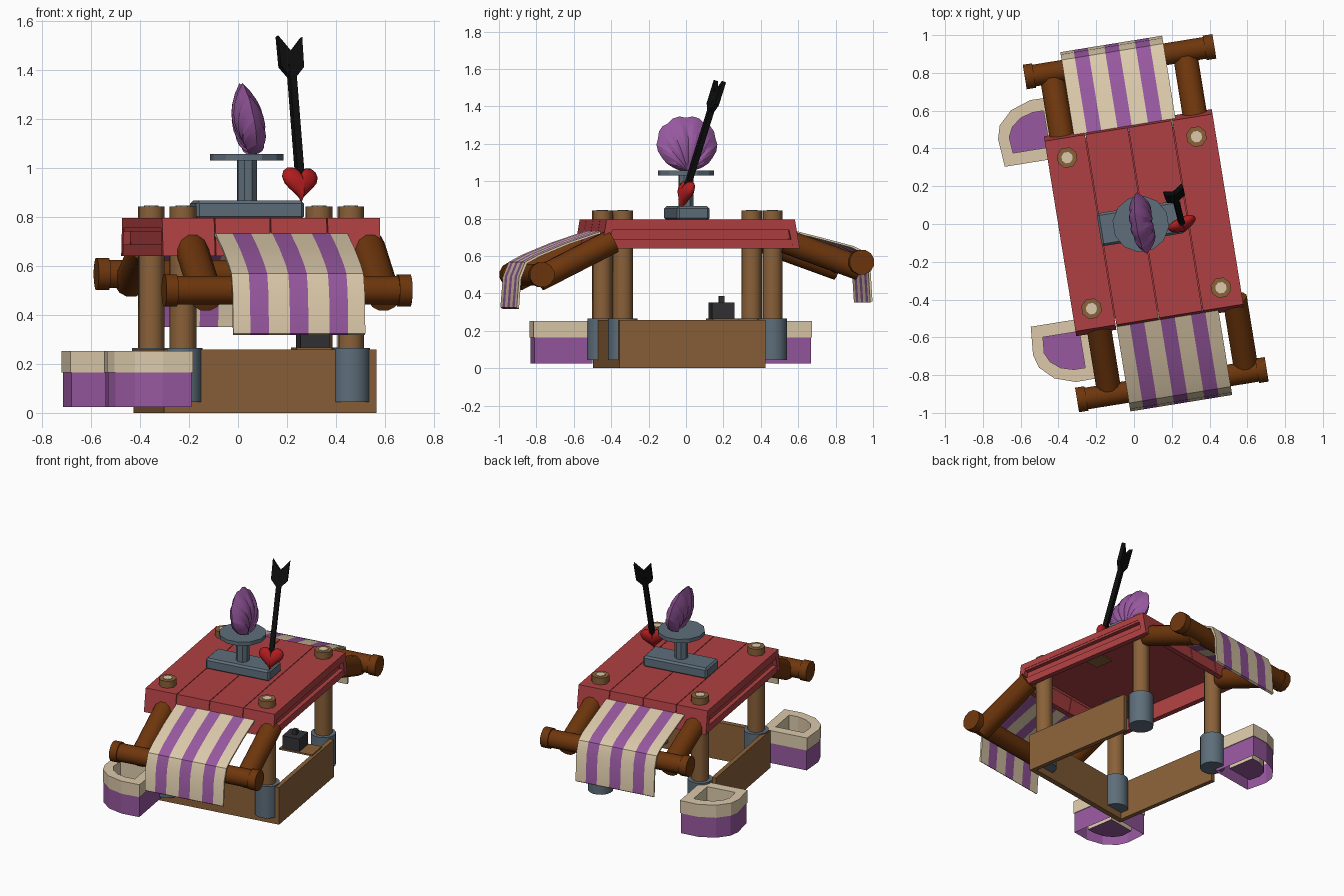
import bpy, bmesh, math
from mathutils import Matrix, Vector

if "Cube" in bpy.data.objects:
    bpy.data.objects.remove(bpy.data.objects["Cube"])

# The whole stand is turned a little about z
ROOT = Matrix.Translation((0.053, 0.007, 0)) @ Matrix.Rotation(math.radians(9.2), 4, 'Z')

def lin(c):
    c /= 255
    return c / 12.92 if c <= 0.04045 else ((c + 0.055) / 1.055) ** 2.4

def material(name, r, g, b):
    m = bpy.data.materials.new(name)
    m.diffuse_color = (lin(r), lin(g), lin(b), 1)
    m.use_nodes = True
    m.node_tree.nodes["Principled BSDF"].inputs["Base Color"].default_value = m.diffuse_color
    return m

RED = material("painted red", 175, 64, 66)
BROWN = material("plank brown", 138, 97, 57)
DARK = material("dark timber", 110, 54, 12)
GREY = material("blue grey metal", 94, 110, 122)
CREAM = material("cream", 219, 201, 170)
PURPLE = material("purple", 151, 88, 159)
BLACK = material("black", 14, 14, 14)
COAL = material("charcoal", 50, 50, 54)
HEART = material("heart red", 176, 28, 30)

def finish(name, bm, mats, xf=ROOT, smooth=None):
    bmesh.ops.recalc_face_normals(bm, faces=bm.faces)
    bm.transform(xf)
    me = bpy.data.meshes.new(name)
    bm.to_mesh(me)
    bm.free()
    for m in mats:
        me.materials.append(m)
    ob = bpy.data.objects.new(name, me)
    bpy.context.collection.objects.link(ob)
    if smooth:
        bpy.ops.object.select_all(action='DESELECT')
        ob.select_set(True)
        bpy.context.view_layer.objects.active = ob
        bpy.ops.object.shade_smooth_by_angle(angle=math.radians(smooth))
    return ob

def box(name, lo, hi, mat, bevel=0.0, xf=ROOT):
    bm = bmesh.new()
    lo, hi = Vector(lo), Vector(hi)
    bmesh.ops.create_cube(bm, size=1, matrix=Matrix.Translation((lo + hi) / 2) @ Matrix.Diagonal((hi - lo).to_4d()))
    if bevel:
        bmesh.ops.bevel(bm, geom=bm.edges[:], offset=bevel, segments=1, affect='EDGES')
    return finish(name, bm, [mat], xf)

def rod(name, a, b, r, n, mat, smooth=None):
    a, b = Vector(a), Vector(b)
    d = b - a
    m = Matrix.Translation((a + b) / 2) @ d.to_track_quat('Z', 'Y').to_matrix().to_4x4() @ Matrix.Rotation(math.pi / n, 4, 'Z')
    bm = bmesh.new()
    bmesh.ops.create_cone(bm, cap_ends=True, segments=n, radius1=r, radius2=r, depth=d.length, matrix=m)
    return finish(name, bm, [mat], ROOT, smooth)

def loft(name, rings, mats, bands=None, xf=ROOT, smooth=None, start=True):
    """Skin a row of closed rings; bands gives a material index per gap; start closes the first ring."""
    bm = bmesh.new()
    vs = [[bm.verts.new(p) for p in ring] for ring in rings]
    n = len(rings[0])
    bands = bands or [0] * (len(rings) - 1)
    for k, band in enumerate(bands):
        for i in range(n):
            j = (i + 1) % n
            bm.faces.new((vs[k][i], vs[k][j], vs[k + 1][j], vs[k + 1][i])).material_index = band
    if start:
        bm.faces.new(vs[0]).material_index = bands[0]
    bm.faces.new(vs[-1]).material_index = 1 if name.endswith("basket") else bands[-1]
    bmesh.ops.remove_doubles(bm, verts=bm.verts[:], dist=0.0005)
    return finish(name, bm, mats, xf, smooth)

# Posts in metal feet, with pale tips
for sx, a in ((-1, "left"), (1, "right")):
    for sy, b in ((-1, "front"), (1, "back")):
        x, y = sx * 0.347, sy * 0.405
        rod(f"{b}_{a}_foot", (x, y, 0.045), (x, y, 0.265), 0.079, 16, GREY, 35)
        rod(f"{b}_{a}_post", (x, y, 0.06), (x, y, 0.842), 0.056, 8, BROWN, 50)
        rod(f"{b}_{a}_post_tip", (x, y, 0.83), (x, y, 0.846), 0.031, 8, CREAM)

# Low walls on three sides, back left open
box("front_wall", (-0.43, -0.44, 0), (0.447, -0.405, 0.258), BROWN)
box("left_wall", (-0.43, -0.44, 0), (-0.40, 0.35, 0.258), BROWN)
box("right_wall", (0.417, -0.44, 0), (0.447, 0.35, 0.258), BROWN)

# Small dark box on a ledge
box("ledge", (0.20, 0.07, 0.256), (0.43, 0.21, 0.266), BROWN)
box("small_box", (0.218, 0.08, 0.266), (0.338, 0.20, 0.352), COAL)
box("small_box_knob", (0.263, 0.125, 0.35), (0.293, 0.155, 0.385), COAL)

# Roof of four planks folded down at both ends
profile = [(-0.536, 0.64), (-0.51, 0.795), (0.51, 0.795), (0.536, 0.64),
           (0.50, 0.64), (0.475, 0.755), (-0.475, 0.755), (-0.50, 0.64)]
edges = [-0.452, -0.233, -0.003, 0.232, 0.452]
for i in range(4):
    x0, x1 = edges[i] + 0.002, edges[i + 1] - 0.002
    loft(f"roof_plank_{i + 1}", [[(x, y, z) for y, z in profile] for x in (x0, x1)], [RED])
box("roof_backing", (-0.44, -0.476, 0.75), (0.44, 0.476, 0.757), RED)
# Side frames with a recessed panel
for s, a in ((-1, "left"), (1, "right")):
    box(f"{a}_roof_rail", (s * 0.43 - 0.018, -0.51, 0.64), (s * 0.43 + 0.018, 0.51, 0.687), RED)
    box(f"{a}_roof_lip", (s * 0.43 - 0.018, -0.48, 0.74), (s * 0.43 + 0.018, 0.48, 0.76), RED)
    box(f"{a}_roof_panel", (s * 0.416 - 0.004, -0.495, 0.66), (s * 0.416 + 0.004, 0.495, 0.752), RED)
box("roof_patch", (0.18, -0.11, 0.742), (0.31, 0.02, 0.75), BROWN)

# Awnings at both ends: two arms, a crossbar and a striped cloth
for s, b, bar_y, arms, bar_z, end_z, cx, prof in (
    (-1, "front", 0.870, (-0.325, 0.41), 0.50, 0.475, 0.042,
     [(0.49, 0.742), (0.70, 0.672), (0.86, 0.606), (0.93, 0.568), (0.962, 0.49), (0.975, 0.325)]),
    (1, "back", 0.862, (-0.357, 0.357), 0.567, 0.535, -0.02,
     [(0.49, 0.748), (0.70, 0.695), (0.86, 0.653), (0.92, 0.624), (0.95, 0.55), (0.962, 0.358)])):
    for x, a in zip(arms, ("left", "right")):
        rod(f"{b}_{a}_arm", (x, s * 0.47, 0.68), (x, s * 0.875, end_z), 0.067, 12, DARK, 40)
    rod(f"{b}_bar", (-0.49, s * bar_y, bar_z), (0.505, s * bar_y, bar_z), 0.06, 12, DARK, 40)
    for x0, x1, a in ((-0.50, -0.45, "left"), (0.465, 0.517, "right")):
        rod(f"{b}_bar_{a}_cap", (x0, s * bar_y, bar_z), (x1, s * bar_y, bar_z), 0.068, 12, DARK, 40)
    section = prof + [(y - 0.012, z - 0.008) for y, z in reversed(prof)]
    cuts = [0, 0.13, 0.27, 0.43, 0.57, 0.73, 0.87, 1]
    rings = [[(cx + (c - 0.5) * 0.546, s * y, z) for y, z in section] for c in cuts]
    loft(f"{b}_cloth", rings, [CREAM, PURPLE], [0, 1, 0, 1, 0, 1, 0], smooth=35)

# Rounded side baskets, open underneath
outer = [(-0.365, 0.41), (-0.68, 0.41), (-0.692, 0.56), (-0.672, 0.63), (-0.60, 0.70), (-0.49, 0.737), (-0.365, 0.735)]
inner = [(-0.43, 0.475), (-0.625, 0.475), (-0.632, 0.56), (-0.608, 0.61), (-0.558, 0.65), (-0.49, 0.67), (-0.43, 0.67)]
for s, b, off in ((1, "back", 0), (-1, "front", 0.038)):
    def level(pts, z, k=1.0):
        return [(-0.53 + (x + 0.53) * k, s * (0.575 + (y - 0.575) * k + off), z) for x, y in pts]
    rings = [level(outer, 0.025, 0.97), level(outer, 0.165, 0.97), level(outer, 0.165),
             level(outer, 0.252), level(inner, 0.252), level(inner, 0.05)]
    loft(f"{b}_basket", rings, [CREAM, PURPLE], [1, 0, 0, 0, 0], start=False)

# Pedestal
box("pedestal_base", (-0.24, -0.088, 0.79), (0.207, 0.088, 0.866), GREY, 0.012)
rod("pedestal_column", (-0.018, -0.004, 0.86), (-0.018, -0.004, 1.035), 0.042, 8, GREY)
rod("pedestal_disc", (-0.018, -0.004, 1.03), (-0.018, -0.004, 1.056), 0.15, 12, GREY)

# Scallop shell: ribs fan out from the hinge
rays, steps, rings = 24, 8, []
for i in range(rays + 1):
    a = math.radians(-84 + 168 * i / rays)
    s, c = math.sin(a), math.cos(a)
    reach = (2 * c / 0.15) / (s * s / 0.165 ** 2 + c * c / 0.15 ** 2)
    rib = 1.0 if i % 3 else 0.88
    reach *= 1.0 if i % 3 else 0.965
    ray = []
    for k in range(steps + 1):
        t = k / steps
        ray.append((0.06 * rib * math.sin(math.pi * t) ** 0.85 * c ** 0.5 if 0 < k < steps else 0.0,
                    s * reach * t, c * reach * t))
    rings.append(ray + [(-x, y, z) for x, y, z in reversed(ray[1:-1])])
shell_xf = ROOT @ Matrix.Translation((0.014, 0, 1.055)) @ Matrix.Rotation(-0.19, 4, 'Y')
loft("shell", rings, [PURPLE], xf=shell_xf, smooth=20)

# Heart with an arrow stuck in it, sharing one tilted frame
up = Vector((-0.075, 0.295, 0.95)).normalized()
side = Vector((0.90, 0.42, 0))
side = (side - up * side.dot(up)).normalized()
rot = Matrix((side, up.cross(side), up)).transposed().to_4x4()
frame = Matrix.Translation((0.255, -0.005, 0.935)) @ rot

def heart(scale, depth):
    pts = []
    for i in range(24):
        t = 2 * math.pi * i / 24
        x = 16 * math.sin(t) ** 3
        z = 13 * math.cos(t) - 5 * math.cos(2 * t) - 2 * math.cos(3 * t) - math.cos(4 * t)
        pts.append((x * 0.005 * scale, depth, (z + 2) * 0.005 * scale))
    return pts

levels = [(0.15, -0.032), (0.6, -0.027), (0.9, -0.015), (1, 0), (0.9, 0.015), (0.6, 0.027), (0.15, 0.032)]
loft("heart", [heart(k, d) for k, d in levels], [HEART], xf=frame, smooth=60)
box("arrow_shaft", (-0.015, -0.015, 0.02), (0.015, 0.015, 0.52), BLACK, xf=frame)
fletch = [(0, 0.44), (0.052, 0.50), (0.054, 0.63), (0, 0.565), (-0.054, 0.63), (-0.052, 0.50)]
loft("arrow_fletching", [[(x, d, z) for x, z in fletch] for d in (-0.013, 0.013)], [BLACK], xf=frame)
